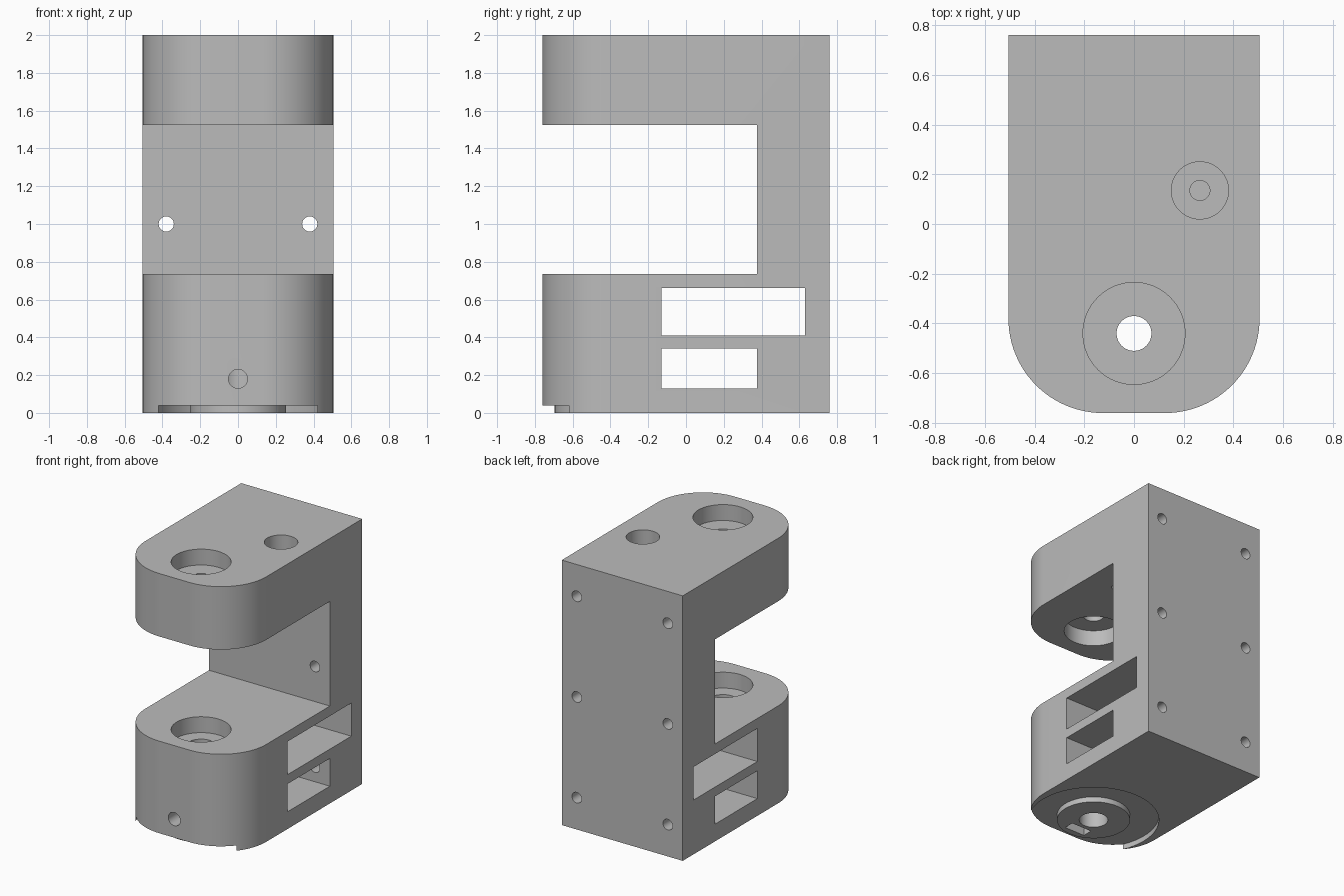
import bpy, bmesh, math
from mathutils import Matrix

if "Cube" in bpy.data.objects:
    bpy.data.objects.remove(bpy.data.objects["Cube"], do_unlink=True)

GREY = (0.5, 0.5, 0.5, 1)
mat = bpy.data.materials.new("plain_grey")
mat.use_nodes = True
mat.diffuse_color = GREY
mat.node_tree.nodes["Principled BSDF"].inputs["Base Color"].default_value = GREY

HALF_X, HALF_Y, ROUND = 0.505, 0.76, 0.38
SHAFT_Y = -0.44
MOUTH_LOW, MOUTH_HIGH, WALL_Y = 0.735, 1.525, 0.375
POCKET = 0.12


def finish(bm, name):
    bmesh.ops.recalc_face_normals(bm, faces=bm.faces)
    mesh = bpy.data.meshes.new(name)
    bm.to_mesh(mesh)
    bm.free()
    obj = bpy.data.objects.new(name, mesh)
    bpy.context.collection.objects.link(obj)
    return obj


def cut(cutter):
    """Subtract a cutter from the bracket and discard it."""
    cutter.hide_render = True
    mod = body.modifiers.new("cut", 'BOOLEAN')
    mod.operation, mod.solver, mod.object = 'DIFFERENCE', 'EXACT', cutter
    bpy.context.view_layer.objects.active = body
    bpy.ops.object.modifier_apply(modifier=mod.name)
    bpy.data.objects.remove(cutter, do_unlink=True)


def box(name, x, y, z):
    bm = bmesh.new()
    bmesh.ops.create_cube(bm, size=1)
    spans = (x, y, z)
    for v in bm.verts:
        v.co = [(a + b) / 2 + c * (b - a) for (a, b), c in zip(spans, v.co)]
    return finish(bm, name)


def cylinder(bm, r, x, y, z, length, along_y=False):
    m = Matrix.Translation((x, y, z))
    if along_y:
        m = m @ Matrix.Rotation(math.pi / 2, 4, 'X')
    bmesh.ops.create_cone(bm, cap_ends=True, segments=64, radius1=r, radius2=r,
                          depth=length, matrix=m)


def bore(name, r, x, y, z0, z1):
    bm = bmesh.new()
    cylinder(bm, r, x, y, (z0 + z1) / 2, z1 - z0)
    return finish(bm, name)


def cross_bore(name, r, x, z, y0, y1):
    bm = bmesh.new()
    cylinder(bm, r, x, (y0 + y1) / 2, z, y1 - y0, True)
    return finish(bm, name)


# Body: plan outline with two rounded front corners, raised to full height
bm = bmesh.new()
outline = [(HALF_X, HALF_Y), (-HALF_X, HALF_Y)]
for side, start in ((-1, math.pi), (1, 1.5 * math.pi)):
    for i in range(25):
        a = start + i / 24 * math.pi / 2
        outline.append((side * (HALF_X - ROUND) + ROUND * math.cos(a),
                        ROUND - HALF_Y + ROUND * math.sin(a)))
face = bm.faces.new([bm.verts.new((x, y, 0)) for x, y in outline])
top = bmesh.ops.extrude_face_region(bm, geom=[face])["geom"]
bmesh.ops.translate(bm, vec=(0, 0, 2),
                    verts=[g for g in top if isinstance(g, bmesh.types.BMVert)])
body = finish(bm, "clamp_bracket")

# Mouth between the two arms, and the two slots across the lower arm
WIDE = (-1, 1)
cut(box("mouth", WIDE, (-1, WALL_Y), (MOUTH_LOW, MOUTH_HIGH)))
cut(box("upper_slot", WIDE, (-0.13, 0.63), (0.41, 0.66)))
cut(box("lower_slot", WIDE, (-0.13, WALL_Y), (0.13, 0.34)))

# Shaft holes and bearing pockets
cut(bore("upper_shaft_hole", 0.07, 0, SHAFT_Y, 1.2, 2.2))
cut(bore("lower_shaft_hole", 0.1, 0, SHAFT_Y, -0.2, 1))
cut(bore("top_pocket", 0.205, 0, SHAFT_Y, 2 - POCKET, 2.2))
cut(bore("under_pocket", 0.205, 0, SHAFT_Y, 1.4, MOUTH_HIGH + POCKET))
cut(bore("lower_pocket", 0.205, 0, SHAFT_Y, MOUTH_LOW - POCKET, 1))

# Counterbored hole beside the column
cut(bore("side_hole", 0.04, 0.265, 0.135, 1.4, 2.2))
cut(bore("side_counterbore", 0.115, 0.265, 0.135, 2 - POCKET, 2.2))

# Ring groove under the base, around the shaft hole
groove = bore("ring_groove", 0.457, 0, SHAFT_Y, -0.1, 0.04)
core = bore("ring_core", 0.255, 0, SHAFT_Y, -0.2, 0.2)
bracket, body = body, groove
cut(core)
body = bracket
cut(groove)

# Set screw hole in the front and its nut slot from below
cut(cross_bore("set_screw_hole", 0.05, 0, 0.18, -1, SHAFT_Y))
cut(box("nut_slot", (-0.085, 0.085), (-0.647, -0.57), (-0.1, 0.27)))

# Six mounting holes in the back
for x in (-0.38, 0.38):
    for z in (0.24, 1.0, 1.76):
        cut(cross_bore("mount_hole", 0.04, x, z, WALL_Y - 0.02, 1))

# Grey finish, smooth curved walls with sharp edges
body.data.materials.clear()
body.data.materials.append(mat)
bpy.ops.object.select_all(action='DESELECT')
body.select_set(True)
bpy.context.view_layer.objects.active = body
bpy.ops.object.shade_smooth_by_angle(angle=math.radians(30))
